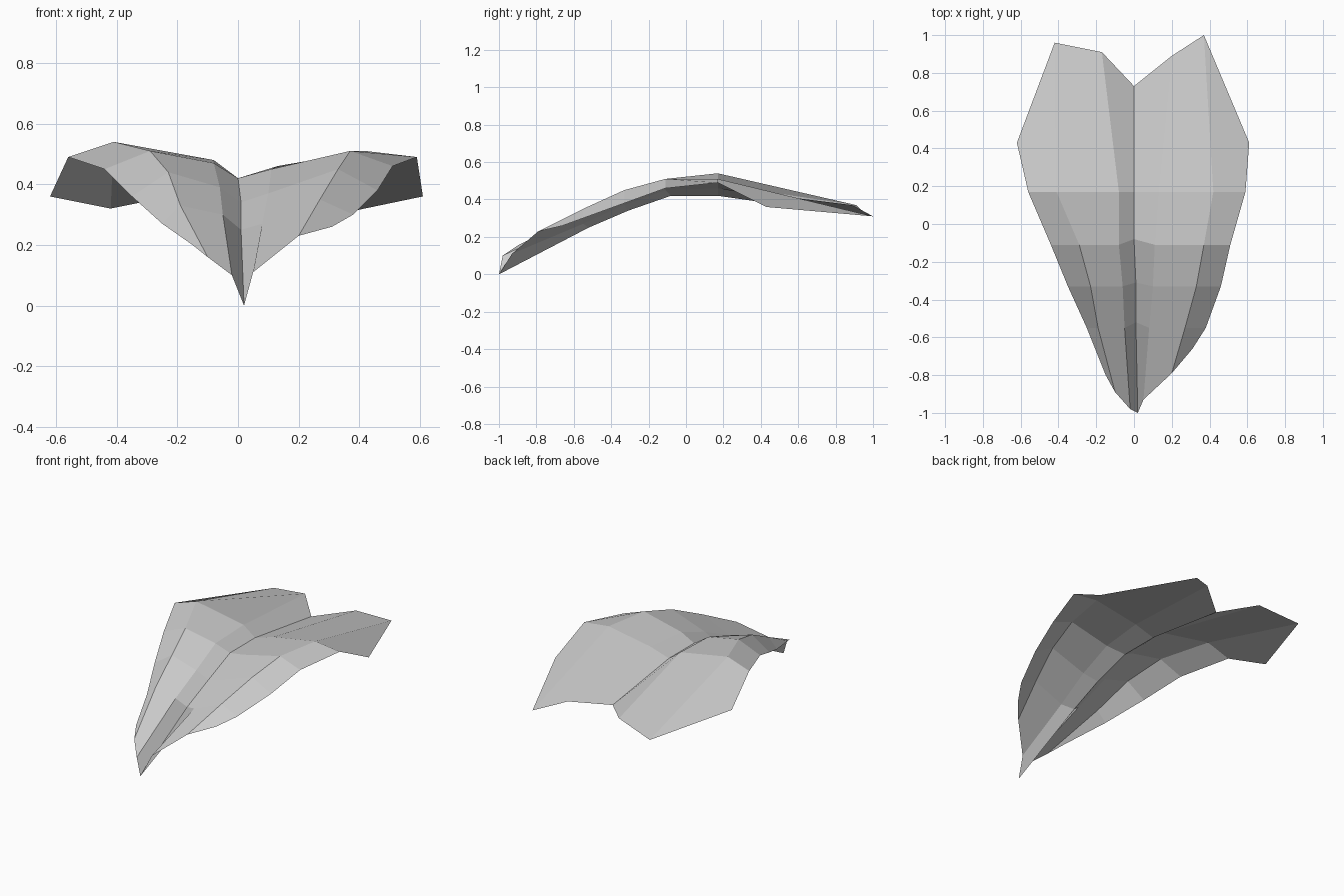
import bpy
import bmesh

# Remove the default object only
default_cube = bpy.data.objects.get("Cube")
if default_cube is not None:
    bpy.data.objects.remove(default_cube, do_unlink=True)


def make_material(name, colour):
    material = bpy.data.materials.new(name)
    material.use_nodes = True
    material.diffuse_color = colour
    shader = material.node_tree.nodes["Principled BSDF"]
    shader.inputs["Base Color"].default_value = colour
    return material


def hundredths(*values):
    return tuple(value / 100 for value in values)


def cross_section(y, profile, midrib_shift=0):
    """Place an (x, z) profile across the leaf; the midrib sits slightly back."""
    middle = len(profile) // 2
    return [hundredths(x, y + (midrib_shift if column == middle else 0), z)
            for column, (x, z) in enumerate(profile)]


def free_rim(points):
    return [hundredths(*point) for point in points]


def build_sheet(name, sections, material):
    """Bridge neighbouring cross-sections with flat, upward-facing quads."""
    bm = bmesh.new()
    rows = [[bm.verts.new(point) for point in section] for section in sections]
    for back, front in zip(rows, rows[1:]):
        for column in range(len(back) - 1):
            face = bm.faces.new((front[column], front[column + 1],
                                 back[column + 1], back[column]))
            face.smooth = False
    bm.normal_update()
    mesh = bpy.data.meshes.new(name)
    bm.to_mesh(mesh)
    bm.free()
    mesh.materials.append(material)
    leaf = bpy.data.objects.new(name, mesh)
    bpy.context.collection.objects.link(leaf)
    return leaf


# Columns run: right rim, right crease, right fold, midrib,
# left fold, left crease, left rim
back_rim = free_rim([(-62, 43, 36), (-42, 96, 32), (-17, 91, 37), (0, 73, 34),
                     (20, 89, 37), (37, 100, 31), (61, 43, 36)])

# Arched body of the leaf, from the crest down towards the tip
crest = cross_section(17, [(-56, 49), (-41, 54), (-8, 48), (0, 42),
                           (13, 46), (42, 51), (59, 49)])
shoulder = cross_section(-11, [(-44, 45), (-29, 51), (-8, 47), (0, 42),
                               (11, 45), (37, 51), (51, 46)], midrib_shift=3)
waist = cross_section(-33, [(-35, 36), (-23, 44), (-6, 39), (1, 34),
                            (10, 37), (33, 45), (46, 38)], midrib_shift=2)
neck = cross_section(-55, [(-25, 27), (-19, 33), (-5, 30), (1, 25),
                           (8, 27), (27, 35), (38, 30)], midrib_shift=3)

# Pointed tip
tip_rim = free_rim([(-15, -80, 20), (-10, -89, 16), (-2, -98, 10), (2, -100, 0),
                    (5, -93, 11), (20, -79, 23), (31, -66, 26)])

leaf_grey = make_material("pale grey", (0.6, 0.6, 0.6, 1))
build_sheet("leaf_blade",
            [back_rim, crest, shoulder, waist, neck, tip_rim], leaf_grey)
